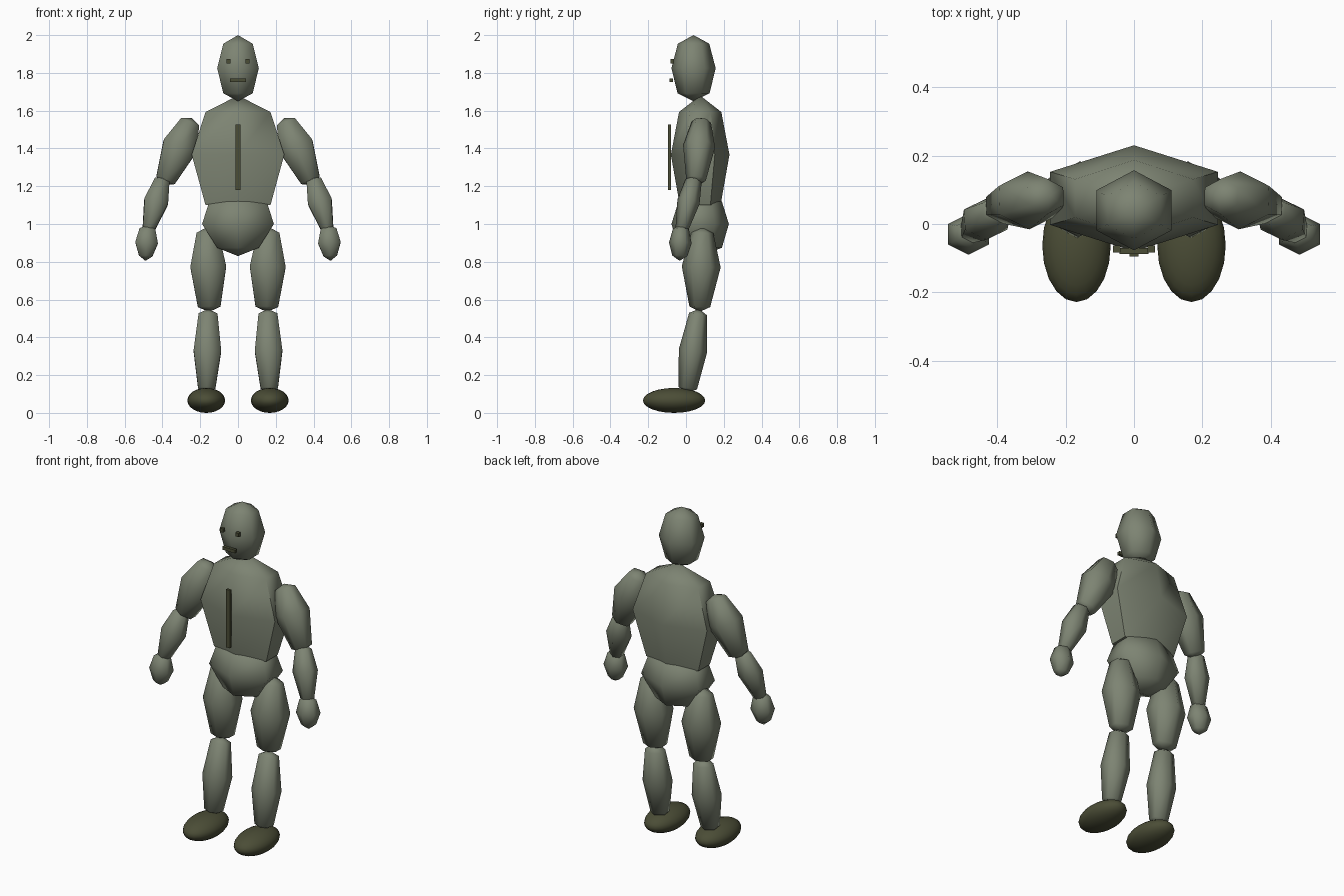
import bpy, bmesh, math
from mathutils import Vector

if "Cube" in bpy.data.objects:
    bpy.data.objects.remove(bpy.data.objects["Cube"], do_unlink=True)


def material(name, rgb):
    m = bpy.data.materials.new(name)
    m.use_nodes = True
    m.diffuse_color = (*rgb, 1)
    m.node_tree.nodes["Principled BSDF"].inputs["Base Color"].default_value = (*rgb, 1)
    return m


BODY = material("sage grey", (0.205, 0.23, 0.17))
DARK = material("dark olive", (0.07, 0.074, 0.037))


def finish(bm, name, mat, smooth=True):
    bmesh.ops.remove_doubles(bm, verts=bm.verts, dist=0.0005)
    bmesh.ops.recalc_face_normals(bm, faces=bm.faces)
    for f in bm.faces:
        f.smooth = smooth
    # keep only the strong cap edges crisp
    for e in bm.edges:
        if len(e.link_faces) == 2 and e.calc_face_angle() > math.radians(66):
            e.smooth = False
    mesh = bpy.data.meshes.new(name)
    bm.to_mesh(mesh)
    bm.free()
    mesh.materials.append(mat)
    obj = bpy.data.objects.new(name, mesh)
    bpy.context.collection.objects.link(obj)
    return obj


def loft(name, start, end, rings, side=1):
    """Six-sided loft; rings are (fraction along axis, half width, half depth)."""
    a, b = Vector(start), Vector(end)
    a.x *= side
    b.x *= side
    d = (b - a).normalized()
    v = (Vector((0, 1, 0)) - d * d.y).normalized()
    u = v.cross(d)
    bm = bmesh.new()
    loops = []
    for t, w, h in rings:
        c = a.lerp(b, t)
        angles = [math.radians(30 + 60 * i) for i in range(6)]
        loops.append([bm.verts.new(c + u * w * math.cos(g) / math.cos(math.pi / 6)
                                   + v * h * math.sin(g)) for g in angles])
    for lo, hi in zip(loops, loops[1:]):
        for i in range(6):
            j = (i + 1) % 6
            bm.faces.new((lo[i], lo[j], hi[j], hi[i]))
    for ring, loop in ((rings[0], loops[0]), (rings[-1], loops[-1])):
        if ring[1] > 0:
            bm.faces.new(loop)
    return finish(bm, name, BODY)


def box(name, centre, size):
    bm = bmesh.new()
    bmesh.ops.create_cube(bm, size=1)
    bmesh.ops.scale(bm, vec=size, verts=bm.verts)
    bmesh.ops.translate(bm, vec=centre, verts=bm.verts)
    return finish(bm, name, DARK, smooth=False)


def foot(name, side):
    bm = bmesh.new()
    bmesh.ops.create_uvsphere(bm, u_segments=20, v_segments=12, radius=1)
    bmesh.ops.scale(bm, vec=(0.1, 0.165, 0.066), verts=bm.verts)
    bmesh.ops.translate(bm, vec=(0.168 * side, -0.063, 0.066), verts=bm.verts)
    return finish(bm, name, DARK)


# Head, chest and hips
loft("head", (0, 0.04, 1.65), (0, 0.04, 2.0),
     [(0, 0, 0), (0.12, 0.078, 0.085), (0.5, 0.11, 0.117), (0.87, 0.078, 0.083), (1, 0, 0)])
loft("torso", (0, 0.075, 1.10), (0, 0.075, 1.68),
     [(0, 0.172, 0.108), (0.46, 0.245, 0.155), (0.85, 0.172, 0.112), (1, 0, 0)])
loft("pelvis", (0, 0.075, 0.83), (0, 0.075, 1.17),
     [(0, 0, 0), (0.13, 0.11, 0.115), (0.5, 0.19, 0.152), (0.85, 0.152, 0.115), (1, 0, 0)])

# Face and chest details
box("mouth", (0, -0.079, 1.761), (0.084, 0.018, 0.019))
box("chest_strip", (0, -0.087, 1.353), (0.026, 0.015, 0.345))

# Paired parts
for label, s in (("left", 1), ("right", -1)):
    box(label + "_eye", (0.051 * s, -0.073, 1.862), (0.022, 0.02, 0.022))
    loft(label + "_upper_arm", (0.245, 0.083, 1.56), (0.395, 0.05, 1.205),
         [(0, 0, 0), (0.06, 0.052, 0.052), (0.42, 0.092, 0.085), (0.92, 0.053, 0.052), (1, 0, 0)], s)
    loft(label + "_forearm", (0.397, 0.045, 1.25), (0.478, -0.026, 0.955),
         [(0, 0, 0), (0.07, 0.04, 0.044), (0.45, 0.064, 0.06), (0.93, 0.033, 0.035), (1, 0, 0)], s)
    loft(label + "_hand", (0.478, -0.026, 0.995), (0.49, -0.034, 0.805),
         [(0, 0, 0), (0.11, 0.042, 0.042), (0.5, 0.06, 0.06), (0.86, 0.036, 0.04), (1, 0, 0)], s)
    loft(label + "_thigh", (0.162, 0.088, 0.985), (0.152, 0.072, 0.535),
         [(0, 0, 0), (0.07, 0.058, 0.058), (0.47, 0.095, 0.103), (0.94, 0.06, 0.055), (1, 0, 0)], s)
    loft(label + "_shin", (0.158, 0.068, 0.55), (0.166, 0.005, 0.105),
         [(0, 0, 0), (0.06, 0.05, 0.048), (0.5, 0.073, 0.075), (0.94, 0.046, 0.05), (1, 0, 0)], s)
    foot(label + "_foot", s)
